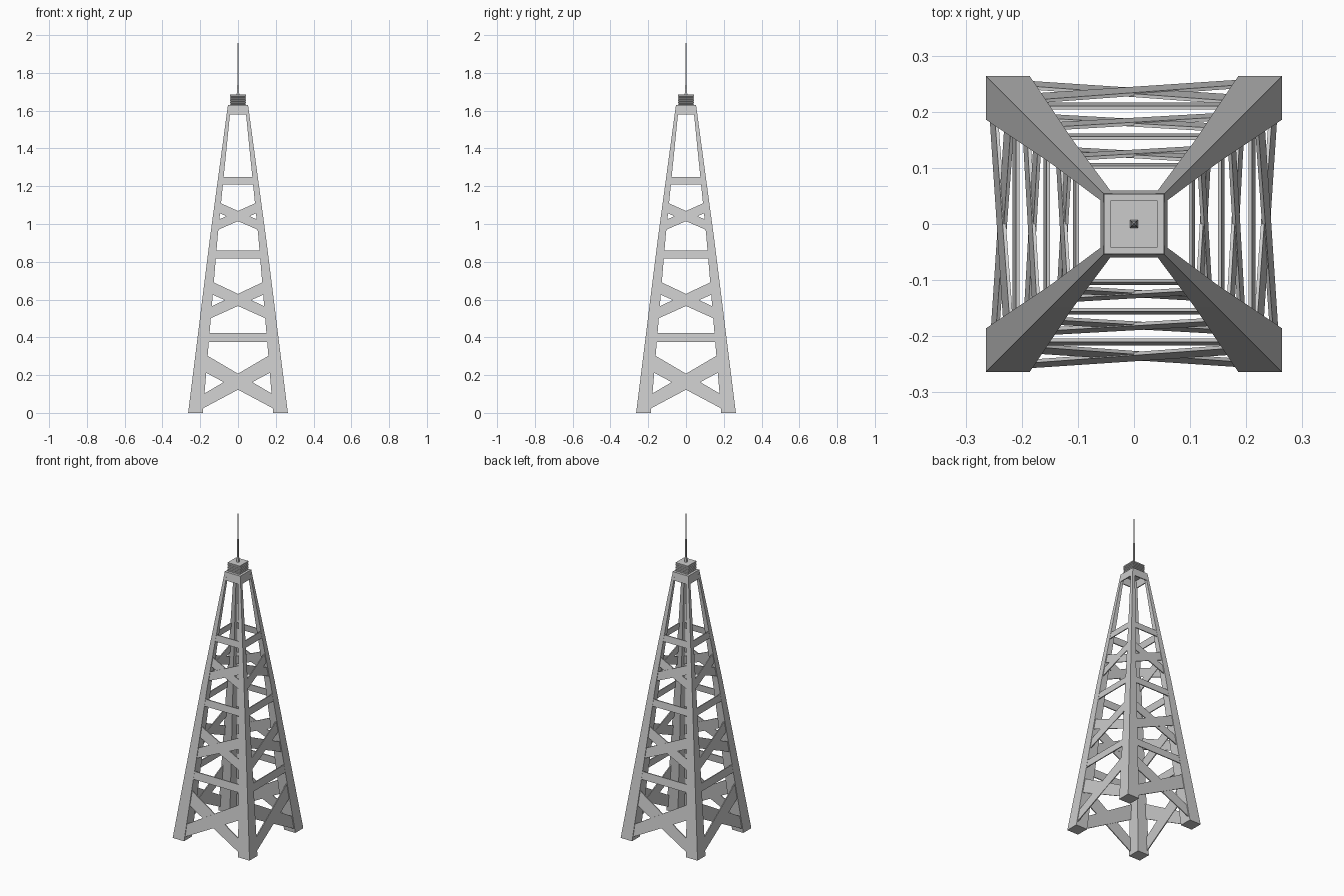
import bpy, bmesh
from math import pi
from mathutils import Matrix

if "Cube" in bpy.data.objects:
    bpy.data.objects.remove(bpy.data.objects["Cube"])

# (height, outer half width of the tower, leg width)
PROFILE = [(0.0, 0.264, 0.078), (0.93, 0.148, 0.040), (1.625, 0.054, 0.016)]


def at(z, k):
    """Tower half width (k=1) or leg width (k=2) at a height."""
    a, b = (PROFILE[0], PROFILE[1]) if z < PROFILE[1][0] else (PROFILE[1], PROFILE[2])
    return a[k] + (b[k] - a[k]) * (z - a[0]) / (b[0] - a[0])


def finish(name, bm):
    bmesh.ops.recalc_face_normals(bm, faces=bm.faces)
    mesh = bpy.data.meshes.new(name)
    bm.to_mesh(mesh)
    bm.free()
    ob = bpy.data.objects.new(name, mesh)
    bpy.context.collection.objects.link(ob)
    return ob


def loft(name, rings):
    """Closed solid through matching rings of points."""
    bm = bmesh.new()
    vs = [[bm.verts.new(p) for p in ring] for ring in rings]
    n = len(rings[0])
    for a, b in zip(vs, vs[1:]):
        for i in range(n):
            j = (i + 1) % n
            bm.faces.new((a[i], a[j], b[j], b[i]))
    bm.faces.new(vs[0])
    bm.faces.new(vs[-1])
    return finish(name, bm)


def square(h, z):
    return [(-h, -h, z), (h, -h, z), (h, h, z), (-h, h, z)]


def panel(name, outline, inset, thick=0.006):
    """Thin plate lying in the sloping front face, given as (x, z) points."""
    return loft(name, [[(x, -at(z, 1) + d, z) for x, z in outline]
                       for d in (inset, inset + thick)])


SIDES = ["front", "right", "back", "left"]


def four_sides(name, make):
    for i, side in enumerate(SIDES):
        ob = make(f"{side}_{name}")
        ob.data.transform(Matrix.Rotation(i * pi / 2, 4, 'Z'))


# Tapered corner legs
def leg(name):
    rings = []
    for z, r, w in PROFILE:
        q = r - w
        rings.append([(-r, -r, z), (-q, -r, z), (-q, -q, z), (-r, -q, z)])
    return loft(name, rings)


four_sides("corner_leg", leg)

# Horizontal rails
for n, (z0, z1) in enumerate([(0.375, 0.422), (0.818, 0.86), (1.21, 1.25)], 1):
    def rail(name):
        x0, x1 = (at(z, 1) - at(z, 2) / 2 for z in (z0, z1))
        return panel(name, [(-x0, z0), (x0, z0), (x1, z1), (-x1, z1)], 0.001)
    four_sides(f"rail_{n}", rail)

# Crossed braces: centre height, slope, half depth at low and high ends
BRACES = [(0.165, 0.56, 0.036, 0.048), (0.598, 0.46, 0.030, 0.034),
          (1.042, 0.44, 0.026, 0.028)]
for n, (zc, slope, lo, hi) in enumerate(BRACES, 1):
    r, w = at(zc, 1), at(zc, 2)
    dz = slope * (r - w / 2)
    xl, xh = (at(z, 1) - at(z, 2) * 0.5 for z in (zc - dz, zc + dz))
    zl, zh = zc - slope * xl, zc + slope * xh
    for label, s, inset in (("rising", 1, 0.004), ("falling", -1, 0.006)):
        pts = [(-s * xl, zl - lo), (s * xh, zh - hi), (s * xh, zh + hi), (-s * xl, zl + lo)]
        four_sides(f"{label}_brace_{n}", lambda name: panel(name, pts, inset))


# Collar joining the leg tops, open underneath
def collar(name):
    z0, z1 = 1.58, 1.627
    a, b = 0.060, 0.0535
    t = 0.006
    return loft(name, [[(-a, -a, z0), (a, -a, z0), (a - t, -a + t, z0), (-a + t, -a + t, z0)],
                       [(-b, -b, z1), (b, -b, z1), (b - t, -b + t, z1), (-b + t, -b + t, z1)]])


four_sides("collar_band", collar)
loft("collar_lid", [square(0.054, 1.622), square(0.0535, 1.63)])

# Ribbed cap block
rings = []
step = 0.055 / 6
for i in range(6):
    z = 1.63 + i * step
    rings += [square(0.038, z), square(0.042, z + step * 0.25),
              square(0.042, z + step * 0.8), square(0.038, z + step * 0.95)]
rings[-1] = square(0.042, 1.685)
loft("ribbed_cap", rings)

# Mast with a stepped needle tip
loft("mast", [square(0.007, 1.684), square(0.0055, 1.71), square(0.0042, 1.715),
              square(0.003, 1.83), square(0.0008, 2.0)])
